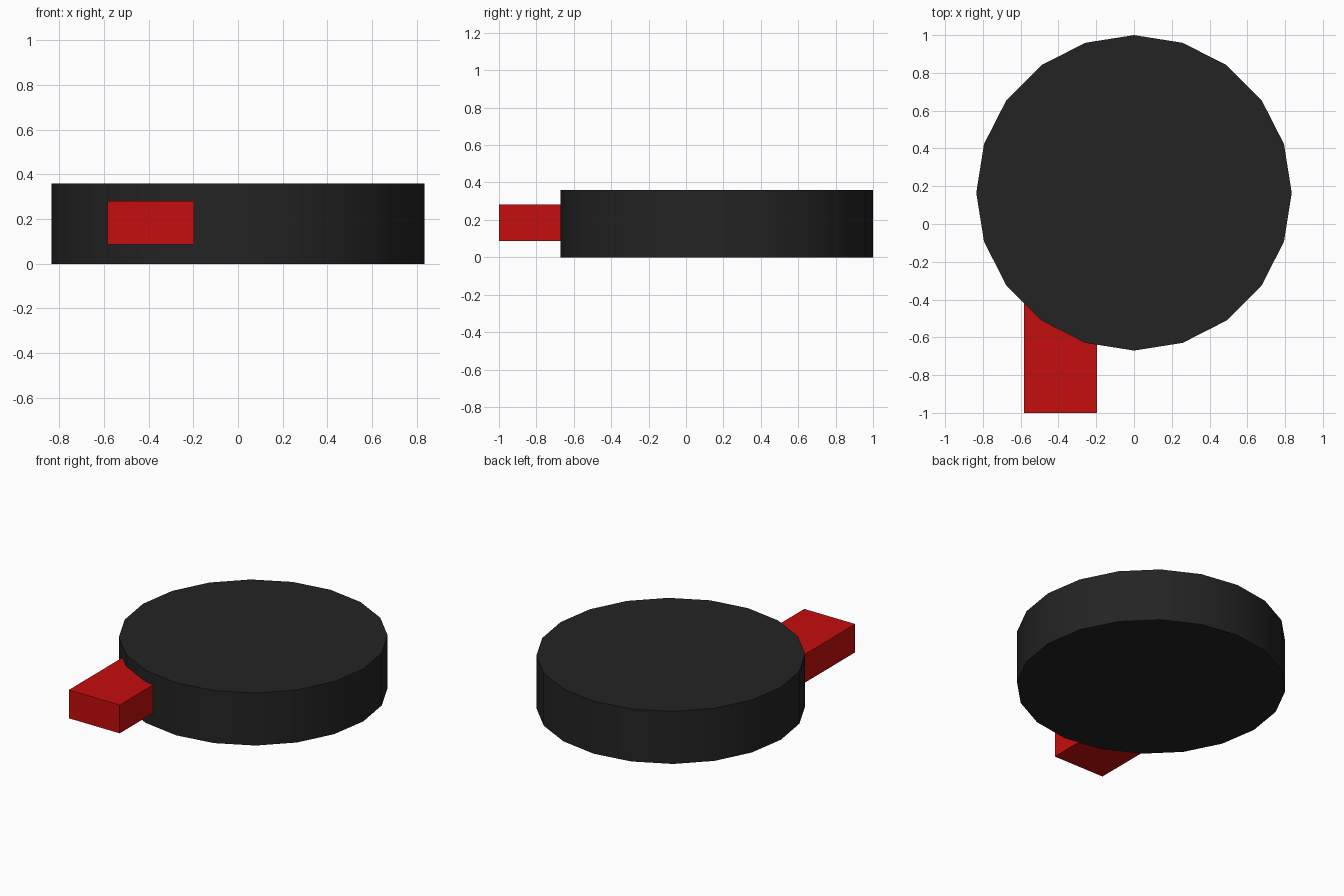
import bpy
import math

default = bpy.data.objects.get("Cube")
if default:
    bpy.data.objects.remove(default, do_unlink=True)


def make_material(name, colour):
    mat = bpy.data.materials.new(name)
    mat.use_nodes = True
    mat.diffuse_color = colour
    mat.node_tree.nodes["Principled BSDF"].inputs["Base Color"].default_value = colour
    return mat


def finish(name, mat):
    obj = bpy.context.object
    obj.name = obj.data.name = name
    obj.data.materials.append(mat)
    return obj


black = make_material("matte black", (0.017, 0.017, 0.017, 1))
red = make_material("red", (0.56, 0.004, 0.004, 1))

# Round disc body: smooth wall with sharp rims
bpy.ops.mesh.primitive_cylinder_add(
    vertices=20, radius=0.835, depth=0.36, location=(0, 0.165, 0.18))
finish("disc_body", black)
bpy.ops.object.shade_smooth_by_angle(angle=math.radians(30))

# Rectangular tab set into the front of the disc
low, high = (-0.583, -1.0, 0.087), (-0.197, -0.2, 0.281)
bpy.ops.mesh.primitive_cube_add(
    size=1, location=[(a + b) / 2 for a, b in zip(low, high)])
tab = finish("side_tab", red)
tab.scale = [b - a for a, b in zip(low, high)]
bpy.ops.object.transform_apply(location=False, rotation=False, scale=True)
